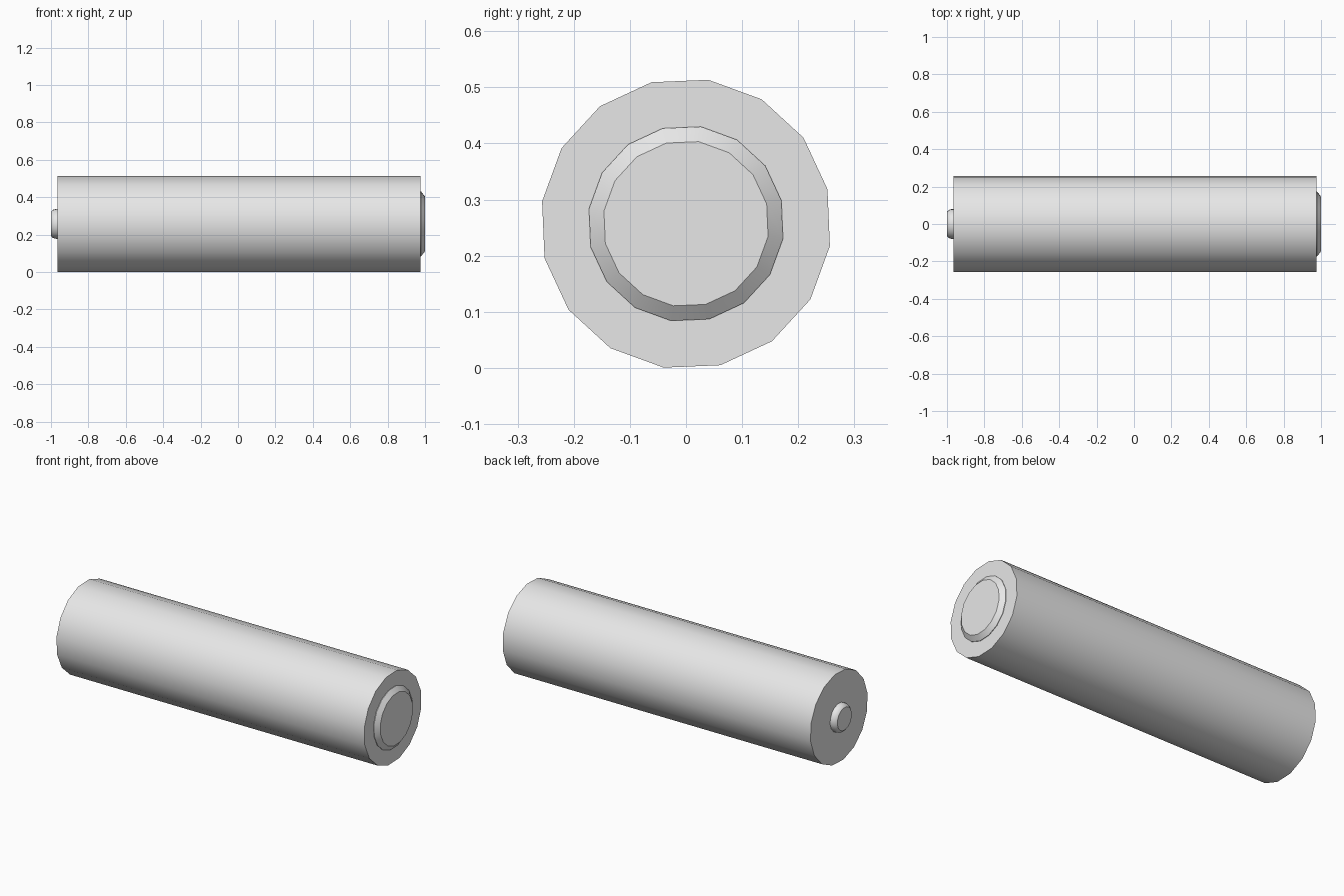
import bpy, bmesh
from math import cos, sin, radians, tau

cube = bpy.data.objects.get("Cube")
if cube:
    bpy.data.objects.remove(cube, do_unlink=True)

SIDES = 16
AXIS_Z = 0.257
TWIST = radians(13.7)   # roll of the facets about the long axis

# Plain grey finish
grey = bpy.data.materials.new("plain grey")
grey.use_nodes = True
colour = (0.8, 0.8, 0.8, 1.0)
grey.diffuse_color = colour
grey.node_tree.nodes["Principled BSDF"].inputs["Base Color"].default_value = colour


def turned_part(name, profile):
    """Closed solid turned about the x axis from (x, radius) pairs."""
    bm = bmesh.new()
    rings = []
    for x, r in profile:
        angles = [TWIST + tau * i / SIDES for i in range(SIDES)]
        rings.append([bm.verts.new((x, r * cos(a), r * sin(a))) for a in angles])
    for a, b in zip(rings, rings[1:]):
        for i in range(SIDES):
            j = (i + 1) % SIDES
            bm.faces.new((a[i], a[j], b[j], b[i]))
    bm.faces.new(rings[0])
    bm.faces.new(rings[-1])
    bmesh.ops.recalc_face_normals(bm, faces=bm.faces)
    mesh = bpy.data.meshes.new(name)
    bm.to_mesh(mesh)
    bm.free()
    mesh.materials.append(grey)
    obj = bpy.data.objects.new(name, mesh)
    obj.location.z = AXIS_Z
    bpy.context.collection.objects.link(obj)
    bpy.ops.object.select_all(action='DESELECT')
    obj.select_set(True)
    bpy.context.view_layer.objects.active = obj
    bpy.ops.object.shade_smooth_by_angle(angle=radians(32))
    return obj


# Long cylindrical casing
turned_part("casing", [(-0.965, 0.2595), (0.976, 0.2595)])

# Small rounded button contact on one end
turned_part("button_contact", [(-0.96, 0.081), (-0.977, 0.08), (-0.99, 0.076), (-1.0, 0.065)])

# Wide bevelled disc contact on the other end
turned_part("disc_contact", [(0.97, 0.175), (0.979, 0.175), (1.0, 0.148)])
